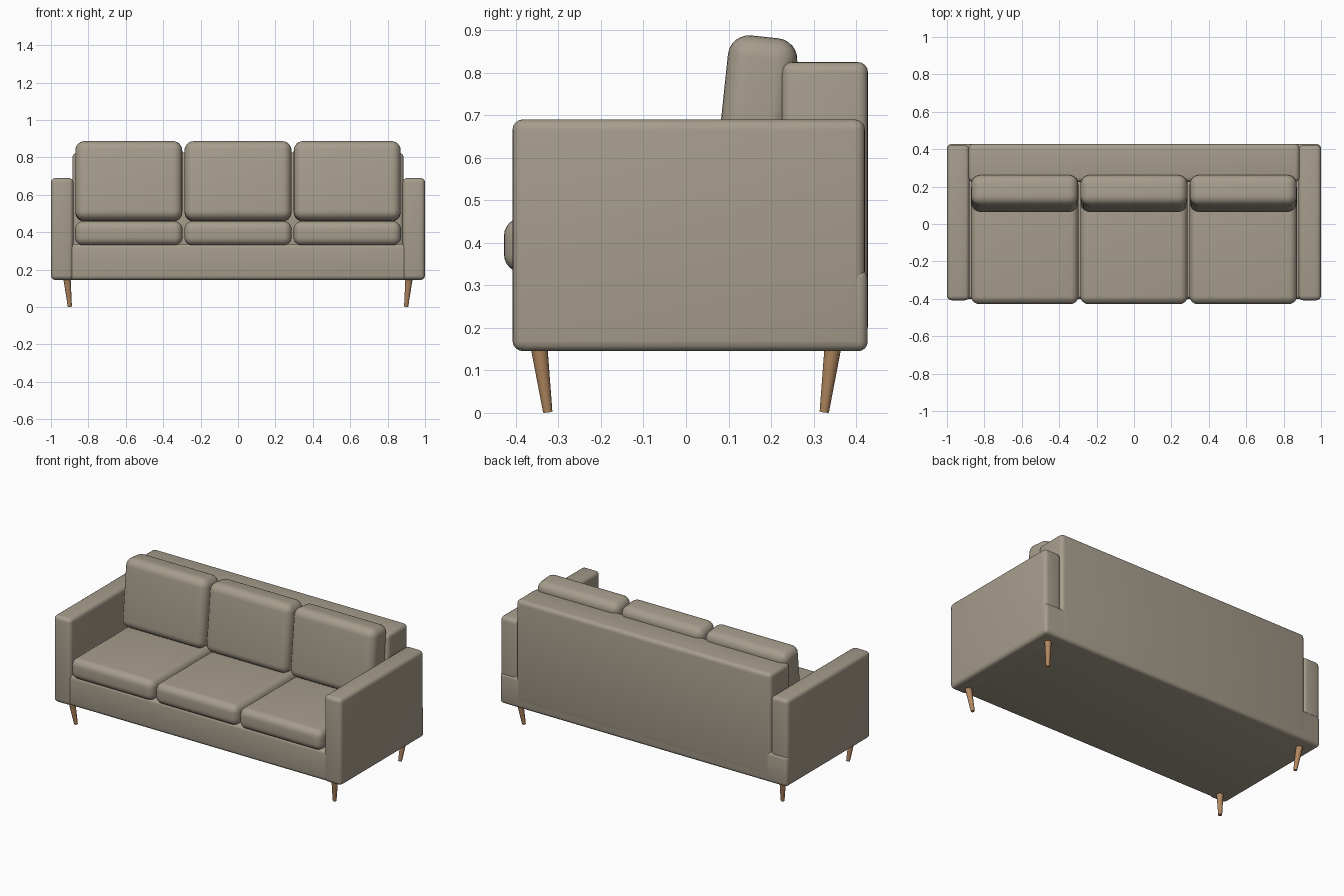
import bpy, math
from mathutils import Vector

if "Cube" in bpy.data.objects:
    bpy.data.objects.remove(bpy.data.objects["Cube"])


def material(name, rgb):
    m = bpy.data.materials.new(name)
    m.diffuse_color = (*rgb, 1)
    m.use_nodes = True
    m.node_tree.nodes["Principled BSDF"].inputs["Base Color"].default_value = m.diffuse_color
    return m


fabric = material("taupe_fabric", (0.38, 0.335, 0.262))
wood = material("oak_wood", (0.45, 0.25, 0.118))


def smooth(ob, angle):
    bpy.ops.object.select_all(action='DESELECT')
    ob.select_set(True)
    bpy.context.view_layer.objects.active = ob
    bpy.ops.object.shade_smooth_by_angle(angle=math.radians(angle))


def soft_box(name, lo, hi, radius, segments=4, tilt=0):
    """Rounded upholstery block between two corners, optionally tilted about x."""
    lo, hi = Vector(lo), Vector(hi)
    bpy.ops.mesh.primitive_cube_add(size=1, location=(lo + hi) / 2)
    ob = bpy.context.object
    ob.name = name
    ob.scale = hi - lo
    bpy.ops.object.transform_apply(location=False, rotation=False, scale=True)
    ob.rotation_euler.x = math.radians(tilt)
    ob.data.materials.append(fabric)
    bevel = ob.modifiers.new("soft_edges", 'BEVEL')
    bevel.width = radius
    bevel.segments = segments
    bpy.ops.object.modifier_apply(modifier=bevel.name)
    smooth(ob, 40)
    return ob


# Frame: full-width base and backrest
soft_box("base", (-0.999, -0.400, 0.145), (0.999, 0.427, 0.338), 0.022)
soft_box("backrest", (-0.885, 0.225, 0.18), (0.885, 0.428, 0.825), 0.025)

# Arms
for side, s in (("left", -1), ("right", 1)):
    x0, x1 = sorted((s * 0.88, s * 1.0))
    soft_box(side + "_arm", (x0, -0.408, 0.145), (x1, 0.421, 0.69), 0.025)

# Three seat cushions and three leaning back cushions
for label, x in (("left", -0.584), ("middle", 0), ("right", 0.584)):
    soft_box(label + "_seat_cushion", (x - 0.287, -0.428, 0.330),
             (x + 0.287, 0.235, 0.459), 0.043, 6)
    soft_box(label + "_back_cushion", (x - 0.286, 0.081, 0.459),
             (x + 0.286, 0.245, 0.885), 0.05, 6, tilt=-6)

# Tapered legs, slanting inward toward the floor
for sx, side in ((-1, "left"), (1, "right")):
    for sy, end in ((-1, "front"), (1, "back")):
        foot = Vector((sx * 0.899, sy * 0.325, 0.002))
        top = Vector((sx * 0.915, sy * 0.346, 0.16))
        bpy.ops.mesh.primitive_cone_add(vertices=20, radius1=0.011, radius2=0.020,
                                        depth=(top - foot).length, location=(foot + top) / 2)
        leg = bpy.context.object
        leg.name = f"{end}_{side}_leg"
        leg.rotation_euler = (top - foot).to_track_quat('Z', 'Y').to_euler()
        leg.data.materials.append(wood)
        smooth(leg, 40)
